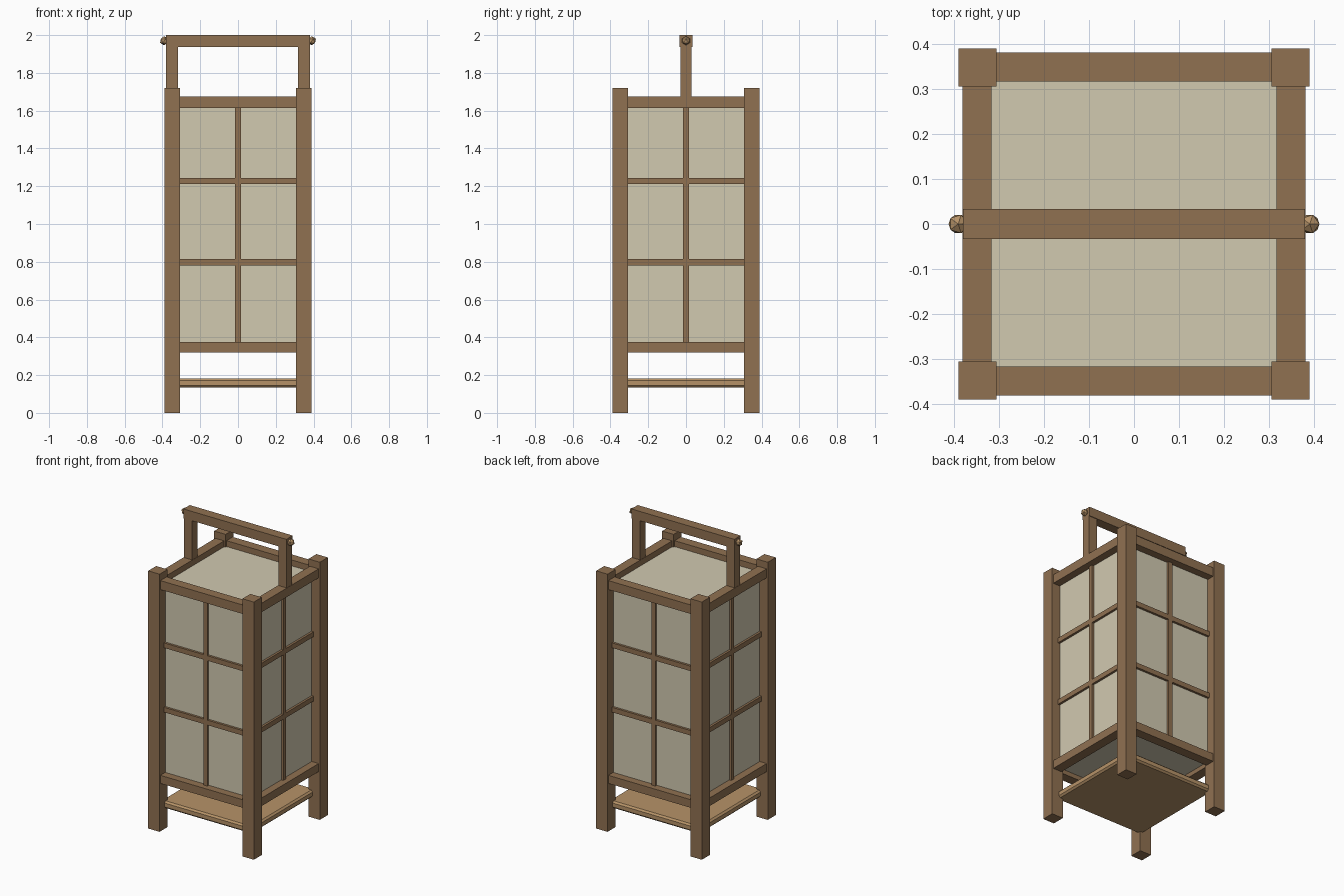
import bpy
import math

cube = bpy.data.objects.get("Cube")
if cube:
    bpy.data.objects.remove(cube, do_unlink=True)


def material(name, color):
    m = bpy.data.materials.new(name)
    m.use_nodes = True
    rgba = (*color, 1.0)
    m.diffuse_color = rgba
    m.node_tree.nodes["Principled BSDF"].inputs["Base Color"].default_value = rgba
    return m


wood = material("brown wood", (0.28, 0.165, 0.083))
paper = material("cream paper", (0.64, 0.585, 0.435))
tan = material("tan wood", (0.47, 0.29, 0.138))


def box(name, center, size, mat, bevel=0):
    """Box with applied size and an optional chamfer."""
    bpy.ops.mesh.primitive_cube_add(size=1, location=center)
    ob = bpy.context.object
    ob.name = name
    ob.scale = size
    bpy.ops.object.transform_apply(location=False, rotation=False, scale=True)
    ob.data.materials.append(mat)
    if bevel:
        mod = ob.modifiers.new("chamfer", "BEVEL")
        mod.width = bevel
        mod.segments = 1
    return ob


POST = 0.348      # post centre offset
RAIL = 0.349      # rail centre offset
PANEL = 0.33      # paper half width

# Corner posts
for x in (-POST, POST):
    for y in (-POST, POST):
        box("corner_post", (x, y, 0.86), (0.084, 0.084, 1.72), wood)

# Paper shade
box("paper_shade", (0, 0, 0.992), (2 * PANEL, 2 * PANEL, 1.285), paper)

# Rails and lattice bars, the same on all four sides
for i in range(4):
    angle = i * math.pi / 2

    def side(name, offset, z, size):
        ob = box(name, (offset * math.sin(angle), -offset * math.cos(angle), z), size, wood)
        ob.rotation_euler.z = angle

    side("top_rail", RAIL, 1.644, (0.64, 0.065, 0.06))
    side("bottom_rail", RAIL, 0.347, (0.64, 0.065, 0.054))
    side("lattice_upright", PANEL, 0.992, (0.03, 0.03, 1.26))
    for z in (0.798, 1.228):
        side("lattice_crossbar", PANEL, z, (0.64, 0.03, 0.033))

# Lower shelf
box("shelf", (0, 0, 0.159), (0.674, 0.674, 0.048), tan, bevel=0.011)

# Carrying handle with end knobs
box("handle_bar", (0, 0, 1.969), (0.76, 0.067, 0.062), wood)
for x in (-1, 1):
    box("handle_upright", (x * RAIL, 0, 1.785), (0.062, 0.058, 0.31), wood)
    bpy.ops.mesh.primitive_ico_sphere_add(subdivisions=1, radius=0.024,
                                          location=(x * 0.391, 0, 1.97))
    knob = bpy.context.object
    knob.name = "handle_knob"
    knob.data.materials.append(tan)
